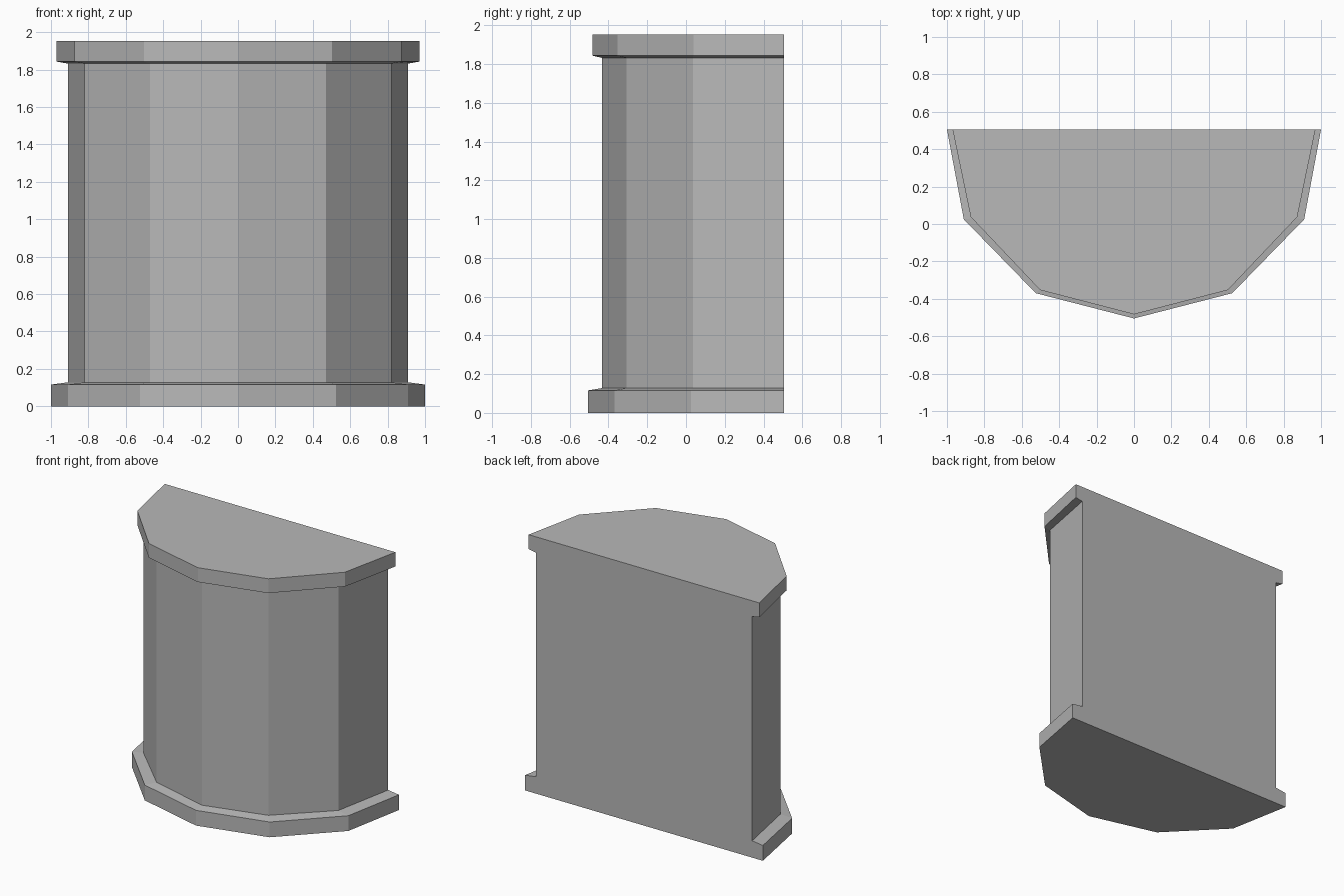
import bpy
import bmesh

cube = bpy.data.objects.get("Cube")
if cube:
    bpy.data.objects.remove(cube, do_unlink=True)

# Plain stone grey
grey = bpy.data.materials.new("stone grey")
grey.use_nodes = True
colour = (0.48, 0.48, 0.48, 1)
grey.diffuse_color = colour
grey.node_tree.nodes["Principled BSDF"].inputs["Base Color"].default_value = colour

# Half outlines from the flat back round to the front point
PLINTH = [(1.0, 0.505), (0.91, 0.025), (0.525, -0.37), (0, -0.505)]
SHAFT = [(0.91, 0.505), (0.82, 0.035), (0.47, -0.307), (0, -0.434)]
CAP = [(0.97, 0.505), (0.873, 0.038), (0.502, -0.353), (0, -0.483)]


def mirrored(half):
    """Full outline, counter-clockwise seen from above."""
    left = half[:-1]
    return [(-x, y) for x, y in left] + [half[-1]] + left[::-1]


def loft(name, sections):
    """Skin a stack of (height, half outline) sections into a closed solid."""
    bm = bmesh.new()
    rings = [[bm.verts.new((x, y, z)) for x, y in mirrored(half)]
             for z, half in sections]
    for low, high in zip(rings, rings[1:]):
        for i in range(len(low)):
            j = (i + 1) % len(low)
            bm.faces.new((low[i], low[j], high[j], high[i]))
    bm.faces.new(rings[0][::-1])
    bm.faces.new(rings[-1])
    bmesh.ops.recalc_face_normals(bm, faces=bm.faces)
    mesh = bpy.data.meshes.new(name)
    bm.to_mesh(mesh)
    bm.free()
    mesh.materials.append(grey)
    obj = bpy.data.objects.new(name, mesh)
    bpy.context.collection.objects.link(obj)
    return obj


# Plinth, sloped ledge, shaft, sloped underside and cap in one skin
loft("half_column", [
    (0, PLINTH), (0.116, PLINTH),
    (0.128, SHAFT), (1.832, SHAFT),
    (1.843, CAP), (1.952, CAP),
])
